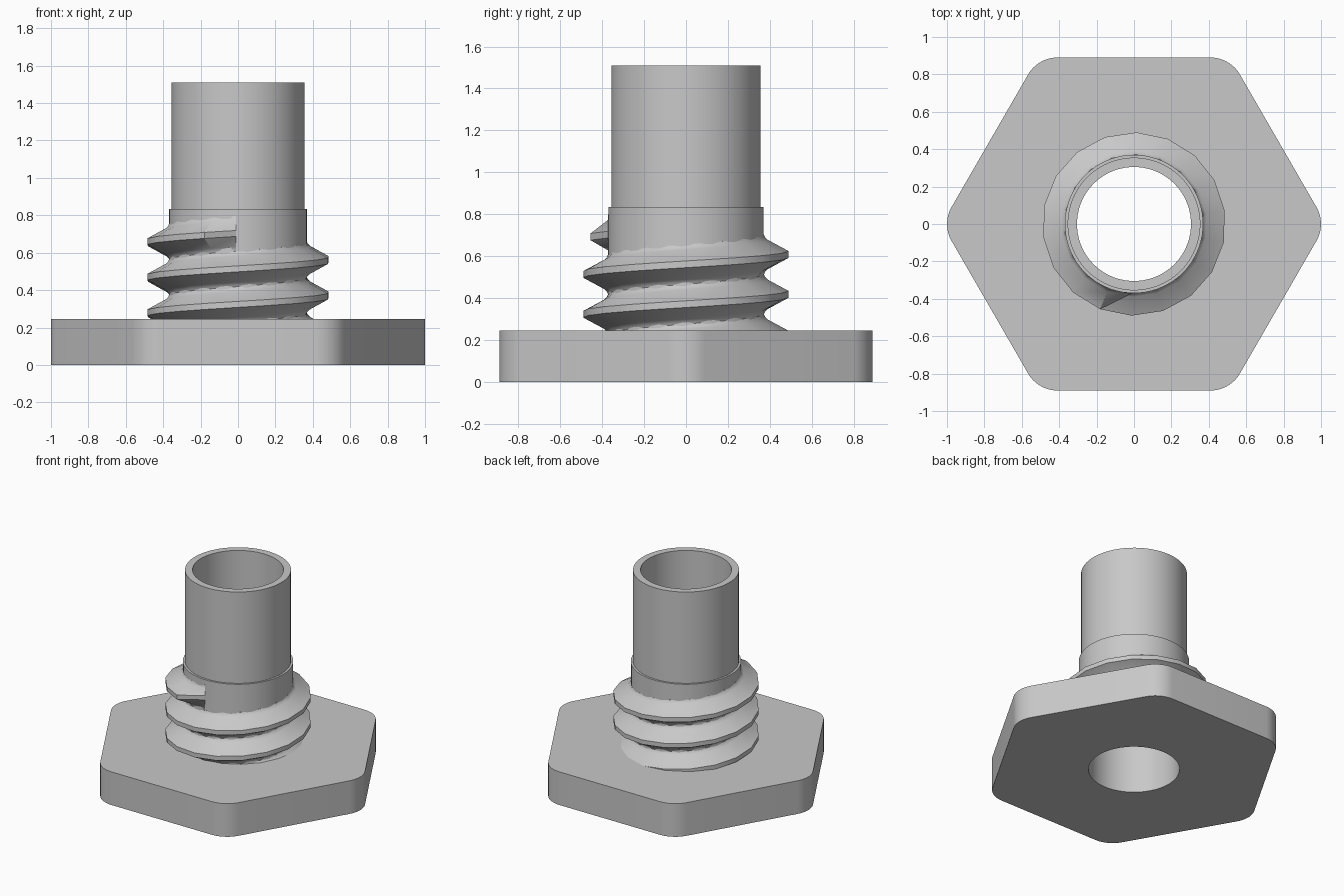
import bpy
import bmesh
from math import sin, cos, tau, radians, sqrt

cube = bpy.data.objects.get("Cube")
if cube:
    bpy.data.objects.remove(cube, do_unlink=True)

GREY = 0.58
grey = bpy.data.materials.new("plain_grey")
grey.use_nodes = True
grey.diffuse_color = (GREY, GREY, GREY, 1)
grey.node_tree.nodes["Principled BSDF"].inputs["Base Color"].default_value = (GREY, GREY, GREY, 1)


def loft(name, rings, around, along):
    """Skin a list of equal-length point rings; around/along wrap the two directions."""
    bm = bmesh.new()
    grid = [[bm.verts.new(p) for p in ring] for ring in rings]
    rows, cols = len(grid), len(grid[0])
    for i in range(rows if along else rows - 1):
        for j in range(cols if around else cols - 1):
            a, b = grid[i], grid[(i + 1) % rows]
            k = (j + 1) % cols
            bm.faces.new((a[j], a[k], b[k], b[j]))
    if not along:
        bm.faces.new(grid[0])
        bm.faces.new(grid[-1])
    bmesh.ops.recalc_face_normals(bm, faces=bm.faces)
    mesh = bpy.data.meshes.new(name)
    bm.to_mesh(mesh)
    bm.free()
    mesh.materials.append(grey)
    obj = bpy.data.objects.new(name, mesh)
    bpy.context.collection.objects.link(obj)
    bpy.ops.object.select_all(action='DESELECT')
    obj.select_set(True)
    bpy.context.view_layer.objects.active = obj
    bpy.ops.object.shade_smooth_by_angle(angle=radians(30))
    return obj


PER_CORNER = 10
SIDES = 6 * PER_CORNER
BORE, COLLAR, TUBE = 0.305, 0.37, 0.355
PLATE_TOP, COLLAR_TOP, TOP = 0.245, 0.835, 1.51


def circle(r, z):
    start = -(PER_CORNER - 1) / 2
    return [(r * cos(tau * (start + i) / SIDES), r * sin(tau * (start + i) / SIDES), z)
            for i in range(SIDES)]


def rounded_hexagon(apothem, fillet, z):
    reach = (apothem - fillet) * 2 / sqrt(3)
    points = []
    for corner in range(6):
        mid = tau * corner / 6
        for j in range(PER_CORNER):
            a = mid + tau / 6 * (j / (PER_CORNER - 1) - 0.5)
            points.append((reach * cos(mid) + fillet * cos(a),
                           reach * sin(mid) + fillet * sin(a), z))
    return points


# Hexagonal base plate with a through bore
loft("hex_base", [circle(BORE, 0), rounded_hexagon(0.89, 0.18, 0),
                  rounded_hexagon(0.89, 0.18, PLATE_TOP), circle(BORE, PLATE_TOP)], True, True)

# Hollow tube with a slightly wider collar below
loft("tube_and_collar", [circle(r, z) for r, z in (
    (BORE, PLATE_TOP), (BORE, TOP), (TUBE, TOP), (TUBE, COLLAR_TOP),
    (COLLAR, COLLAR_TOP), (COLLAR, PLATE_TOP))], True, True)

# Right-handed screw thread, its lower end buried in the base
PITCH, STEPS_PER_TURN, TURNS = 0.19, 18, 3
ROOT = 0.372
half = [(0.34, 0.095), (ROOT, 0.095), (0.377, 0.083), (0.39, 0.07), (0.49, 0.016)]
profile = [(r, -h) for r, h in half] + half[::-1]
steps = STEPS_PER_TURN * TURNS
sections = []
for i in range(steps + 1):
    back = (steps - i) / STEPS_PER_TURN
    angle = radians(268.4) - tau * back
    height = 0.703 - PITCH * back
    # the last section runs out flush with the collar
    limit = ROOT if i == steps else 1
    sections.append([(min(r, limit) * cos(angle), min(r, limit) * sin(angle), height + h)
                     for r, h in profile])
loft("screw_thread", sections, True, False)
